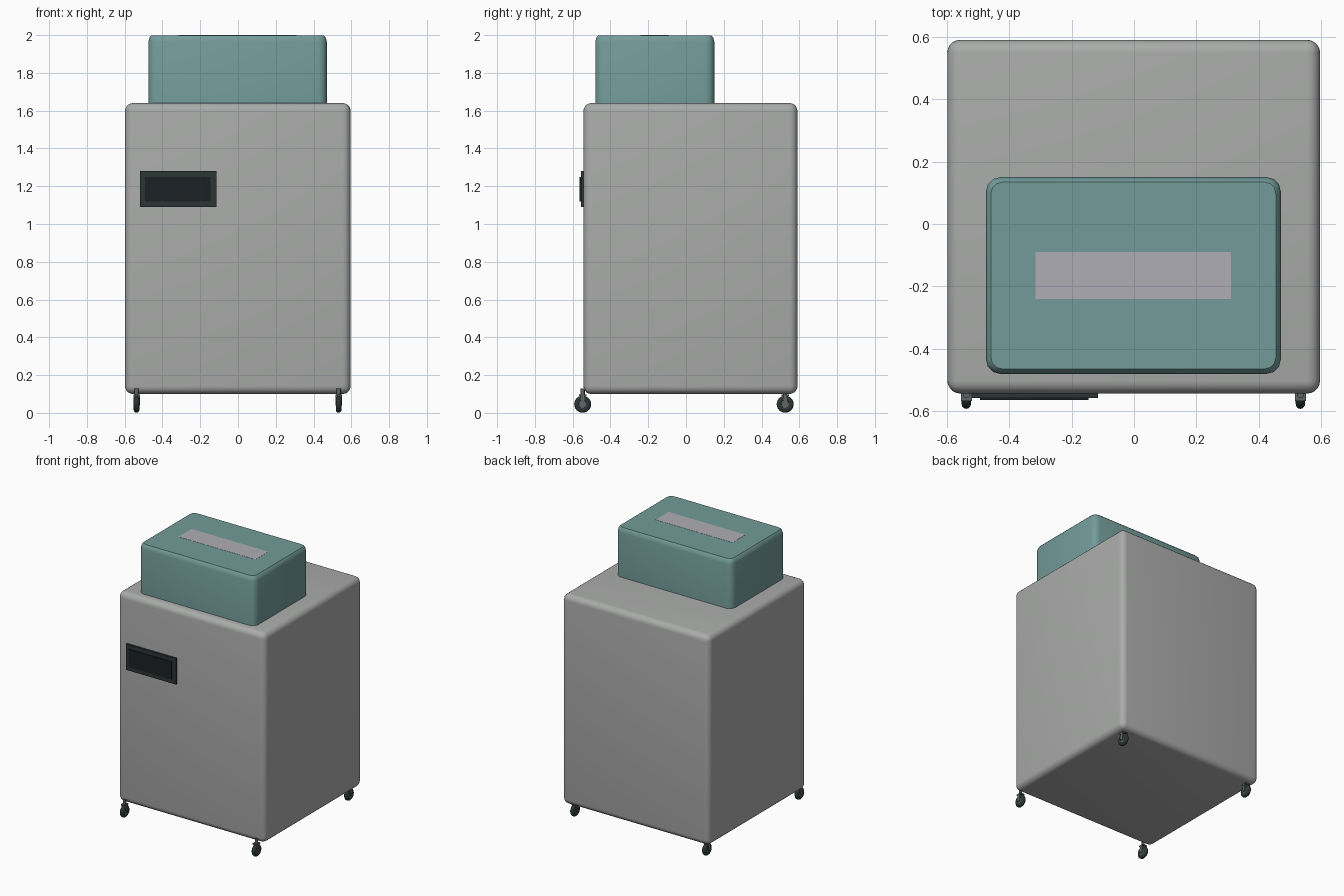
import bpy, bmesh, math

if "Cube" in bpy.data.objects:
    bpy.data.objects.remove(bpy.data.objects["Cube"])


def material(name, rgb):
    m = bpy.data.materials.new(name)
    m.diffuse_color = (*rgb, 1)
    m.use_nodes = True
    m.node_tree.nodes["Principled BSDF"].inputs["Base Color"].default_value = m.diffuse_color
    return m


teal = material("teal", (0.17, 0.33, 0.32))
dark = material("dark_plastic", (0.025, 0.035, 0.035))
screen_mat = material("screen_black", (0.012, 0.015, 0.017))
pale = material("pale_label", (0.42, 0.42, 0.46))
steel = material("dark_steel", (0.12, 0.13, 0.13))
body_mat = material("body_grey", (0.40, 0.41, 0.40))


def finish(ob, name, mat, smooth=None):
    ob.name = name
    ob.data.materials.append(mat)
    if smooth:
        bpy.ops.object.select_all(action='DESELECT')
        ob.select_set(True)
        bpy.context.view_layer.objects.active = ob
        bpy.ops.object.shade_smooth_by_angle(angle=math.radians(smooth))
    return ob


def box(name, lo, hi, mat, bevel=0, segments=1):
    bpy.ops.mesh.primitive_cube_add(size=1)
    ob = bpy.context.object
    for v in ob.data.vertices:
        v.co = [(a + b) / 2 + c * (b - a) for a, b, c in zip(lo, hi, v.co)]
    if bevel:
        bm = bmesh.new()
        bm.from_mesh(ob.data)
        bmesh.ops.bevel(bm, geom=bm.edges[:], offset=bevel, segments=segments,
                        profile=0.5, affect='EDGES')
        bm.to_mesh(ob.data)
        bm.free()
    return finish(ob, name, mat, 40 if bevel else None)


def chamfered_hood(name, x0, x1, y0, y1, rings, mat):
    # stacked rounded-rectangle rings: (z, inset, corner size)
    bm = bmesh.new()
    loops = []
    for z, inset, c in rings:
        a0, a1, b0, b1 = x0 + inset, x1 - inset, y0 + inset, y1 - inset
        loop = []
        for cx, cy, start in ((a1 - c, b1 - c, 0), (a0 + c, b1 - c, 90),
                              (a0 + c, b0 + c, 180), (a1 - c, b0 + c, 270)):
            for i in range(4):
                t = math.radians(start + 30 * i)
                loop.append(bm.verts.new((cx + c * math.cos(t), cy + c * math.sin(t), z)))
        loops.append(loop)
    for low, high in zip(loops, loops[1:]):
        n = len(low)
        for i in range(n):
            bm.faces.new((low[i], low[(i + 1) % n], high[(i + 1) % n], high[i]))
    bm.faces.new(loops[-1])
    bm.faces.new(loops[0][::-1])
    me = bpy.data.meshes.new(name)
    bm.to_mesh(me)
    bm.free()
    ob = bpy.data.objects.new(name, me)
    bpy.context.collection.objects.link(ob)
    return finish(ob, name, mat, 35)


def cylinder(name, loc, r, depth, mat, axis_x=False):
    bpy.ops.mesh.primitive_cylinder_add(vertices=20, radius=r, depth=depth, location=loc,
                                        rotation=(0, math.pi / 2 if axis_x else 0, 0))
    return finish(bpy.context.object, name, mat, 40)


# Cabinet body
box("cabinet_body", (-0.598, -0.543, 0.10), (0.596, 0.59, 1.64), body_mat, 0.042, 5)

# Top unit with its flat label
chamfered_hood("top_unit", -0.474, 0.47, -0.48, 0.15,
               [(1.60, 0, 0.045), (1.965, 0, 0.045), (1.988, 0.006, 0.04), (1.999, 0.016, 0.035)], teal)
box("top_label", (-0.315, -0.24, 1.995), (0.31, -0.09, 2.0), pale)

# Front display: frame and raised screen
box("display_frame", (-0.52, -0.557, 1.09), (-0.115, -0.53, 1.28), dark)
box("display_screen", (-0.493, -0.564, 1.12), (-0.145, -0.55, 1.25), screen_mat)

# Casters: tyre, hub, fork and stem
for end, y in (("front", -0.547), ("rear", 0.525)):
    for side, x in (("left", -0.537), ("right", 0.533)):
        tag = f"{end}_{side}_caster_"
        bpy.ops.mesh.primitive_torus_add(major_segments=24, minor_segments=12, major_radius=0.030,
                                         minor_radius=0.015, location=(x, y, 0.046),
                                         rotation=(0, math.pi / 2, 0))
        finish(bpy.context.object, tag + "tyre", dark, 60)
        cylinder(tag + "hub", (x, y, 0.046), 0.021, 0.022, steel, True)
        for s in (-1, 1):
            box(tag + "fork", (x + s * 0.0145 - 0.003, y - 0.009, 0.04),
                (x + s * 0.0145 + 0.003, y + 0.009, 0.096), steel)
        box(tag + "fork_top", (x - 0.0175, y - 0.02, 0.09), (x + 0.0175, y + 0.02, 0.098), steel)
        cylinder(tag + "stem", (x, y, 0.112), 0.011, 0.036, steel)
